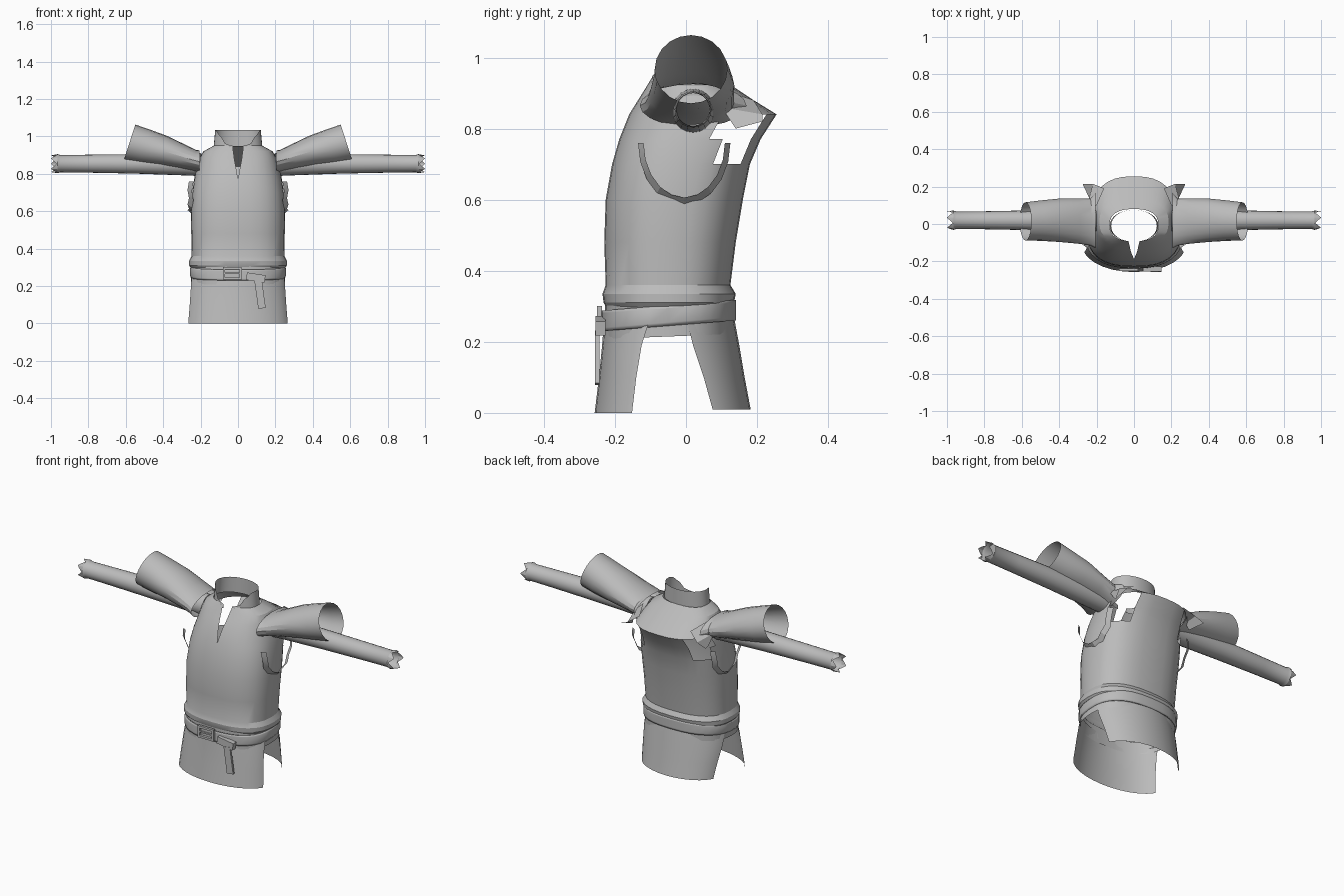
import bpy, bmesh, math

cube = bpy.data.objects.get("Cube")
if cube:
    bpy.data.objects.remove(cube, do_unlink=True)

cloth = bpy.data.materials.new("grey cloth")
cloth.use_nodes = True
GREY = (0.5, 0.5, 0.5, 1)
cloth.diffuse_color = GREY
cloth.node_tree.nodes["Principled BSDF"].inputs["Base Color"].default_value = GREY


def loft(name, rings, keep=None, thick=0):
    """Skin rows of points; keep(centre) decides which faces stay."""
    bm = bmesh.new()
    rows = [[bm.verts.new(p) for p in ring] for ring in rings]
    for a, b in zip(rows, rows[1:]):
        for i in range(len(a) - 1):
            bm.faces.new((a[i], a[i + 1], b[i + 1], b[i]))
    bmesh.ops.remove_doubles(bm, verts=bm.verts, dist=0.0005)
    if keep:
        gone = [f for f in bm.faces if not keep(f.calc_center_median())]
        bmesh.ops.delete(bm, geom=gone, context="FACES")
    bmesh.ops.recalc_face_normals(bm, faces=bm.faces)
    return finish(name, bm, thick)


def finish(name, bm, thick=0):
    mesh = bpy.data.meshes.new(name)
    bm.to_mesh(mesh)
    bm.free()
    mesh.materials.append(cloth)
    obj = bpy.data.objects.new(name, mesh)
    bpy.context.collection.objects.link(obj)
    bpy.ops.object.select_all(action="DESELECT")
    obj.select_set(True)
    bpy.context.view_layer.objects.active = obj
    bpy.ops.object.shade_smooth_by_angle(angle=math.radians(25))
    if thick:
        mod = obj.modifiers.new("thickness", "SOLIDIFY")
        mod.thickness = thick
    return obj


def box(name, centre, size, tilt=0):
    bm = bmesh.new()
    bmesh.ops.create_cube(bm, size=1)
    for v in bm.verts:
        v.co = [c * s for c, s in zip(v.co, size)]
    obj = finish(name, bm)
    obj.location = centre
    obj.rotation_euler.y = tilt
    return obj


def power(v, p):
    return math.copysign(abs(v) ** p, v)


def body_ring(z, half, front, back, slit=0, lean=0, p=0.8, n=32):
    """Rounded ring starting and ending at the front centre."""
    mid = (front + back) / 2
    pts = []
    for i in range(n + 1):
        a = -math.pi / 2 + math.tau * i / n
        x = half * power(math.cos(a), p)
        y = mid + (back - mid) * power(math.sin(a), p)
        if i in (0, n):
            x = slit if i == 0 else -slit
        pts.append((x, y, z + lean * (y - mid)))
    return pts


# Torso with neck slit and open gaps behind the arms
torso_rows = [
    (0.29, 0.245, -0.220, 0.12), (0.31, 0.262, -0.232, 0.135),
    (0.335, 0.262, -0.235, 0.14), (0.36, 0.248, -0.226, 0.125),
    (0.48, 0.250, -0.230, 0.14), (0.60, 0.252, -0.226, 0.16),
    (0.70, 0.245, -0.208, 0.18), (0.77, 0.235, -0.188, 0.21),
    (0.84, 0.222, -0.160, 0.255, 0.012), (0.88, 0.208, -0.135, 0.19, 0.02),
    (0.92, 0.185, -0.110, 0.13, 0.025), (0.95, 0.130, -0.092, 0.08, 0.03),
]


def not_arm_gap(c):
    return not (0.70 < c.z < 0.86 and 0.09 < c.y < 0.21 and abs(c.x) > 0.14)


loft("torso", [body_ring(*r) for r in torso_rows], not_arm_gap)

# Standing collar, lower at the front
collar = []
for t in (0, 0.5, 1):
    ring = body_ring(0.945, 0.13 - 0.008 * t, -0.095, 0.075, 0.03 + 0.02 * t, p=0.95)
    collar.append([(x, y, z + t * (0.088 if y > -0.04 else 0.088 + (y + 0.04) * 1.2)
                    - (0.02 if y < -0.08 else 0)) for x, y, z in ring])
loft("collar", collar)

# Belt, slightly higher at the back
loft("belt", [body_ring(z, h, -0.238, 0.14, lean=0.08)
              for z, h in ((0.245, 0.252), (0.255, 0.256), (0.295, 0.256), (0.303, 0.252))],
     thick=0.008)

# Waistband under the belt
loft("waistband", [body_ring(z, 0.25, -0.228, 0.13, lean=0.04) for z in (0.215, 0.25, 0.31)])


def panel(name, rows, n=14):
    """Curved hanging cloth; each row is height, half width, centre y, edge y."""
    rings = []
    for z, half, middle, edge in rows:
        ring = []
        for i in range(n + 1):
            u = -math.cos(math.pi * i / n)
            bow = 1 - math.sqrt(max(0, 1 - 0.93 * u * u))
            ring.append((half * u, middle + (edge - middle) * bow / 0.735, z))
        rings.append(ring)
    loft(name, rings)


panel("front_skirt", [(0.27, 0.247, -0.23, -0.10), (0.19, 0.252, -0.236, -0.125),
                      (0.1, 0.258, -0.245, -0.14), (0, 0.266, -0.257, -0.152)])
panel("back_skirt", [(0.27, 0.247, 0.135, 0.00), (0.19, 0.247, 0.15, 0.02),
                     (0.1, 0.235, 0.165, 0.05), (0.01, 0.225, 0.182, 0.075)])


def tube_ring(x, y, z, ry, rz, skew=0, n=20):
    return [(x - skew * math.sin(a), y + ry * math.cos(a), z + rz * math.sin(a))
            for a in (math.tau * i / n for i in range(n + 1))]


upper_rows = [
    (0.205, 0.02, 0.865, 0.15, 0.060), (0.235, 0.01, 0.872, 0.125, 0.056, 0.01),
    (0.30, 0.015, 0.892, 0.120, 0.065, 0.015), (0.40, 0.02, 0.922, 0.116, 0.080, 0.022),
    (0.50, 0.018, 0.946, 0.108, 0.091, 0.028), (0.58, 0.014, 0.967, 0.102, 0.096, 0.031),
]
lower_rows = [
    (0.20, 0.02, 0.85, 0.002, 0.002), (0.20, 0.02, 0.85, 0.06, 0.062),
    (0.30, 0.02, 0.85, 0.058, 0.058), (0.55, 0.02, 0.853, 0.053, 0.052),
    (0.80, 0.02, 0.854, 0.048, 0.048), (0.95, 0.02, 0.854, 0.046, 0.046),
    (0.965, 0.02, 0.854, 0.052, 0.051),
]

for side, s in (("left", 1), ("right", -1)):
    # Wide open upper sleeve
    loft(side + "_upper_sleeve",
         [[(s * x, y, z) for x, y, z in tube_ring(*r)] for r in upper_rows])
    # Narrow under sleeve with a ragged cuff
    rings = [tube_ring(*r) for r in lower_rows]
    cuff = tube_ring(0.985, 0.02, 0.854, 0.048, 0.047)
    rings.append([(x + 0.015 * math.cos(i % 20 * math.tau / 4), y, z)
                  for i, (x, y, z) in enumerate(cuff)])
    loft(side + "_under_sleeve", [[(s * x, y, z) for x, y, z in r] for r in rings])
    # Pointed shoulder flap at the back of the arm hole
    flap = [[(0.16, 0.19, 0.88), (0.20, 0.10, 0.91)],
            [(0.22, 0.215, 0.84), (0.25, 0.10, 0.86)],
            [(0.275, 0.215, 0.82), (0.24, 0.14, 0.80)]]
    loft(side + "_shoulder_flap", [[(s * x, y, z) for x, y, z in r] for r in flap])
    # Loose cloth edge below the arm hole
    hem = []
    for r, out in ((1.0, 0.238), (0.88, 0.262)):
        hem.append([(s * (out + 0.008 * (i % 2)), -0.005 + 0.13 * r * math.cos(a),
                     0.76 + 0.175 * r * math.sin(a))
                    for i, a in enumerate(math.pi + math.pi * k / 10 for k in range(11))])
    loft(side + "_armhole_edge", hem)

# Buckle frame and prong
for z in (0.24, 0.295):
    box("buckle_bar", (-0.03, -0.244, z), (0.1, 0.014, 0.012))
for x in (-0.075, 0.015):
    box("buckle_side", (x, -0.244, 0.268), (0.012, 0.014, 0.064))
box("buckle_prong", (-0.03, -0.246, 0.268), (0.09, 0.008, 0.008))

# Knotted belt end and hanging tail
box("belt_knot", (0.095, -0.24, 0.245), (0.1, 0.028, 0.04), 0.15)
box("belt_tail", (0.118, -0.25, 0.155), (0.04, 0.012, 0.15), -0.14)
